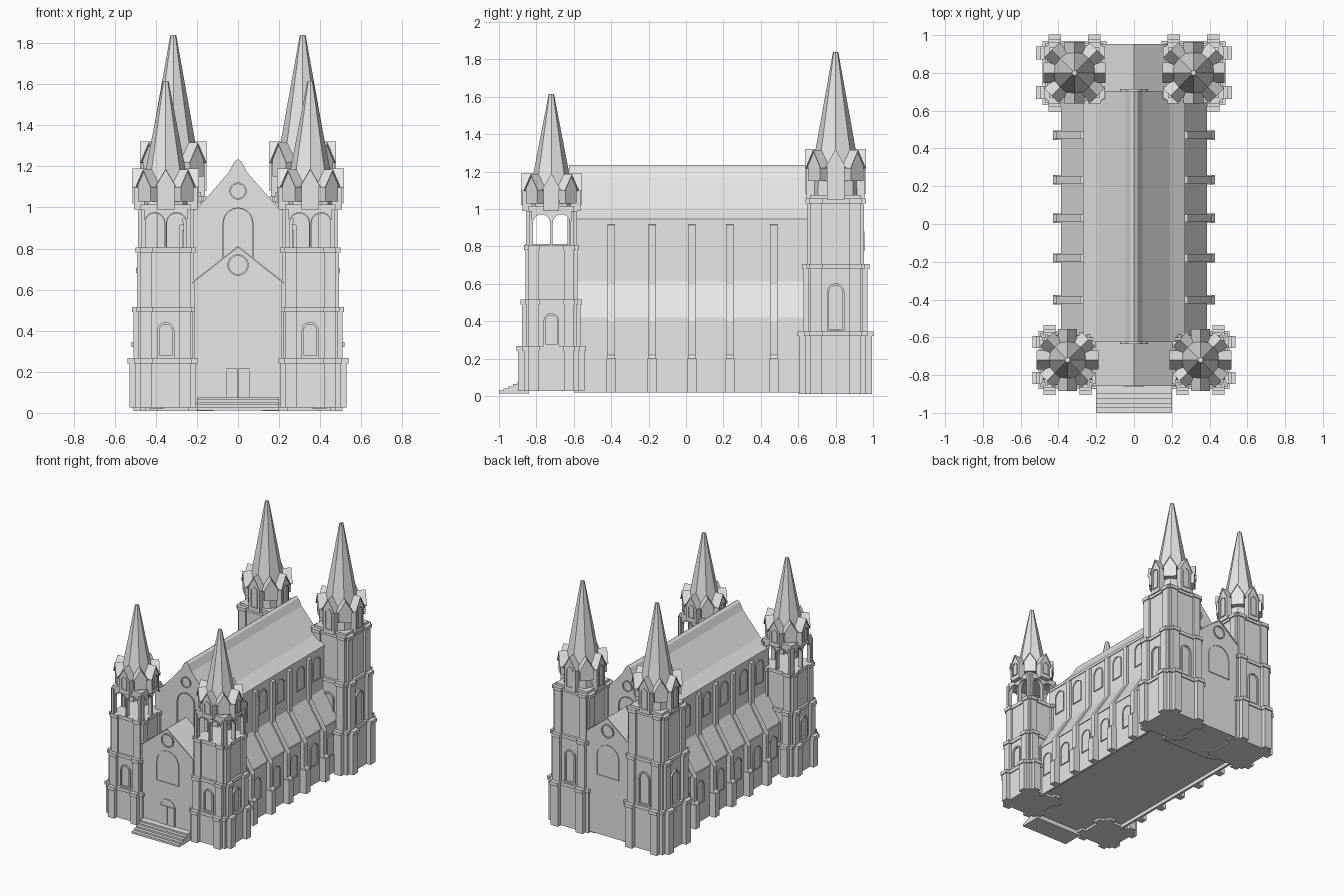
import bpy, bmesh
from math import pi, sin, cos, radians
from mathutils import Matrix, Vector

if "Cube" in bpy.data.objects:
    bpy.data.objects.remove(bpy.data.objects["Cube"], do_unlink=True)

stone = bpy.data.materials.new("grey_stone")
stone.use_nodes = True
STONE = (0.8, 0.8, 0.8, 1)
stone.diffuse_color = STONE
stone.node_tree.nodes["Principled BSDF"].inputs["Base Color"].default_value = STONE


def emit(name, bm):
    bmesh.ops.recalc_face_normals(bm, faces=bm.faces)
    mesh = bpy.data.meshes.new(name)
    bm.to_mesh(mesh)
    bm.free()
    mesh.materials.append(stone)
    obj = bpy.data.objects.new(name, mesh)
    bpy.context.scene.collection.objects.link(obj)


def wall(angle, x=0, y=0):
    """Wall frame: u along the wall, v up, w outward; angle 0 faces the front."""
    return (Matrix.Translation((x, y, 0)) @ Matrix.Rotation(radians(angle), 4, 'Z')
            @ Matrix.Rotation(pi / 2, 4, 'X'))


def prism(bm, pts, w0, w1, M):
    a = [bm.verts.new(M @ Vector((u, v, w0))) for u, v in pts]
    b = [bm.verts.new(M @ Vector((u, v, w1))) for u, v in pts]
    bm.faces.new(a[::-1])
    bm.faces.new(b)
    for i in range(len(a)):
        j = (i + 1) % len(a)
        bm.faces.new((a[i], a[j], b[j], b[i]))


def block(bm, u0, u1, v0, v1, w0, w1, M):
    prism(bm, [(u0, v0), (u1, v0), (u1, v1), (u0, v1)], w0, w1, M)


def ring(bm, outer, inner, w0, w1, M):
    loops = [[bm.verts.new(M @ Vector((u, v, w))) for u, v in pts]
             for pts, w in ((outer, w0), (outer, w1), (inner, w1), (inner, w0))]
    n = len(outer)
    for k in range(4):
        a, b = loops[k], loops[(k + 1) % 4]
        for i in range(n):
            j = (i + 1) % n
            bm.faces.new((a[i], a[j], b[j], b[i]))


def arc(cu, cv, r, a0, a1, n=10):
    return [(cu + r * cos(radians(a0 + (a1 - a0) * i / n)),
             cv + r * sin(radians(a0 + (a1 - a0) * i / n))) for i in range(n + 1)]


def arch(hw, v0, v1, u=0):
    return [(u - hw, v0), (u + hw, v0)] + arc(u, v1 - hw, hw, 0, 180)


def arch_frame(bm, M, w, hw, v0, v1, u=0, t=0.006, d=0.006):
    ring(bm, arch(hw, v0, v1, u), arch(hw - t, v0 + t, v1 - t, u), w - 0.002, w + d, M)


def rosette(bm, M, w, v, r):
    ring(bm, arc(0, v, r, 0, 345, 23), arc(0, v, r - 0.008, 0, 345, 23), w - 0.002, w + 0.009, M)


def gable(bm, hw, v0, eave, ridge, w0, w1, M, t=0.008):
    """Gabled block with a slightly overhanging roof."""
    prism(bm, [(-hw, v0), (hw, v0), (hw, eave), (0, ridge), (-hw, eave)], w0, w1, M)
    o, drop = hw + t, (ridge - eave) / hw * t
    prism(bm, [(-o, eave - drop), (0, ridge), (o, eave - drop), (o, eave - drop + t),
               (0, ridge + t), (-o, eave - drop + t)], w0, w1 + t, M)


def stage(bm, x, y, h, p, u0, u1, z0, z1):
    """Square tower storey with a pair of buttresses on every face."""
    for angle in (0, 90, 180, 270):
        M = wall(angle, x, y)
        if angle == 0:
            block(bm, -h, h, z0, z1, -h, h, M)
        for s in (-1, 1):
            block(bm, *sorted((s * u0, s * u1)), z0, z1, h - 0.01, h + p, M)


def tower(name, x, y, scale, z, eave, ridge, tip, belfry):
    k = scale
    # Buttressed storeys, each narrower than the last, with cornices
    bm = bmesh.new()
    sizes = [(0.146, 0.031), (0.134, 0.022), (0.125, 0.014)]
    for i, (h, p) in enumerate(sizes):
        stage(bm, x, y, h * k, p * k, 0.068 * k, 0.122 * k, z[i], z[i + 1])
        stage(bm, x, y, (h + 0.008) * k, p * k, 0.064 * k, 0.126 * k, z[i + 1] - 0.02, z[i + 1] + 0.006)
    emit(name + "_storeys", bm)

    # Framed windows on the second storey
    bm = bmesh.new()
    for angle in (0, 90, 180, 270):
        arch_frame(bm, wall(angle, x, y), 0.134 * k, 0.042 * k, z[1] + 0.008,
                   z[1] + (z[2] - z[1]) * 0.73, t=0.011, d=0.012)
    emit(name + "_windows", bm)

    # Open belfry with twin framed arches on each side
    crown = z[3]
    if belfry:
        crown = z[4]
        bm = bmesh.new()
        h, c, r, spring = 0.122, 0.053, 0.047, crown - 0.065
        comb = [(-h, z[3]), (-c - r, z[3])] + arc(-c, spring, r, 180, 0) + [(-c + r, z[3]), (c - r, z[3])]
        comb += arc(c, spring, r, 180, 0) + [(c + r, z[3]), (h, z[3]), (h, crown), (-h, crown)]
        for angle in (0, 90, 180, 270):
            M = wall(angle, x, y)
            prism(bm, comb, h - 0.022, h, M)
            for s in (-1, 1):
                block(bm, *sorted((s * 0.104, s * 0.12)), z[3], crown, h - 0.01, h + 0.014, M)
                arch_frame(bm, M, h, r + 0.005, z[3], spring + r + 0.005, s * c, d=0.008)
        emit(name + "_belfry", bm)

    # Crown: drum, four tall gabled dormers and four small ones on the corners
    bm = bmesh.new()
    block(bm, -0.122 * k, 0.122 * k, crown - 0.012, crown + 0.025, -0.122 * k, 0.122 * k, wall(0, x, y))
    bmesh.ops.create_cone(bm, cap_ends=True, segments=8, radius1=0.122 * k, radius2=0.116 * k,
                          depth=eave - crown, matrix=Matrix.Translation((x, y, (eave + crown) / 2)))
    for i in range(4):
        M = wall(90 * i, x, y)
        gable(bm, 0.042 * k, crown, eave, ridge - 0.008, 0, 0.155, M)
        arch_frame(bm, M, 0.155, 0.026 * k, crown + 0.03, eave + 0.01)
        gable(bm, 0.042 * k, eave - 0.08, eave, ridge - 0.012, 0, 0.148 * k, wall(90 * i + 45, x, y))
    emit(name + "_crown", bm)

    # Eight-sided spire
    bm = bmesh.new()
    base = eave - 0.02
    bmesh.ops.create_cone(bm, cap_ends=True, segments=8, radius1=0.115 * k, radius2=0.014,
                          depth=tip - base,
                          matrix=Matrix.Translation((x, y, (tip + base) / 2)))
    emit(name + "_spire", bm)


for side, s in (("left", 1), ("right", -1)):
    tower("front_%s_tower" % side, s * 0.352, -0.72, 1.0,
          (0.027, 0.26, 0.51, 0.80, 0.99), 1.11, 1.19, 1.615, True)
    tower("back_%s_tower" % side, s * 0.315, 0.80, 1.1,
          (0.01, 0.34, 0.70, 1.05), 1.23, 1.32, 1.84, False)

# Nave with a flared roof
front, back = wall(0), wall(180)
bm = bmesh.new()
half = [(0.265, 0.05), (0.265, 0.925), (0.27, 0.925), (0.27, 0.945), (0.19, 1.005), (0.045, 1.17), (0.018, 1.222)]
prism(bm, half + [(0, 1.235)] + [(-u, v) for u, v in half[::-1]], -0.705, 0.625, front)
emit("nave", bm)

# Side aisles, with the floor raised above a thin foot of wall
bm = bmesh.new()
half = [(0.362, 0.045), (0.362, 0.018), (0.38, 0.018), (0.38, 0.405), (0.386, 0.405), (0.386, 0.42), (0.26, 0.62)]
prism(bm, half + [(-u, v) for u, v in half[::-1]], -0.72, 0.6, front)
emit("aisles", bm)

# Buttresses along both sides: low pier, fin over the aisle roof, high pilaster
bm = bmesh.new()
fin = [(0.25, 0.05), (0.375, 0.05), (0.375, 0.018), (0.428, 0.018), (0.428, 0.2), (0.41, 0.22), (0.41, 0.4),
       (0.39, 0.432), (0.285, 0.6), (0.285, 0.915), (0.25, 0.92)]
for y in (-0.4, -0.18, 0.03, 0.235, 0.47):
    for s in (-1, 1):
        prism(bm, [(s * u, v) for u, v in fin], -y - 0.02, -y + 0.02, front)
        block(bm, *sorted((s * 0.37, s * 0.43)), 0.018, 0.2, -y - 0.025, -y + 0.025, front)
emit("side_buttresses", bm)

# Arched side windows on both levels
bm = bmesh.new()
for y in (-0.51, -0.315, -0.08, 0.13, 0.375, 0.57):
    for angle, s in ((90, 1), (270, -1)):
        M = wall(angle)
        arch_frame(bm, M, 0.265, 0.048, 0.71, 0.89, s * y)
        arch_frame(bm, M, 0.38, 0.046, 0.16, 0.335, s * y)
emit("side_windows", bm)

# Front and back gabled facades
for name, M, hw, foot, eave, ridge, reach, lift in (
        ("front_facade", front, 0.215, 0.045, 0.635, 0.805, 0.85, 0),
        ("back_facade", back, 0.2, 0.02, 0.765, 0.925, 0.945, 0.08)):
    bm = bmesh.new()
    gable(bm, hw, foot, eave, ridge, 0.58, reach, M)
    rosette(bm, M, reach, 0.72 + lift * 1.35, 0.052)
    arch_frame(bm, M, reach, 0.095, 0.39 + lift, 0.64 + lift)
    emit(name, bm)

# Openings in the high nave gables
bm = bmesh.new()
for M, w in ((front, 0.625), (back, 0.705)):
    rosette(bm, M, w, 1.08, 0.042)
    arch_frame(bm, M, w, 0.075, 0.74, 1.0, d=0.009)
emit("nave_gable_windows", bm)

# Double door with an arched surround
bm = bmesh.new()
arch_frame(bm, front, 0.85, 0.066, 0.07, 0.27)
for s in (-1, 1):
    block(bm, *sorted((s * 0.002, s * 0.058)), 0.076, 0.215, 0.848, 0.858, front)
emit("front_door", bm)

# Entrance steps
bm = bmesh.new()
for i in range(5):
    block(bm, -0.2, 0.2, 0.012, 0.028 + 0.012 * i, 0.84, 1.0 - 0.025 * i, front)
emit("entrance_steps", bm)
